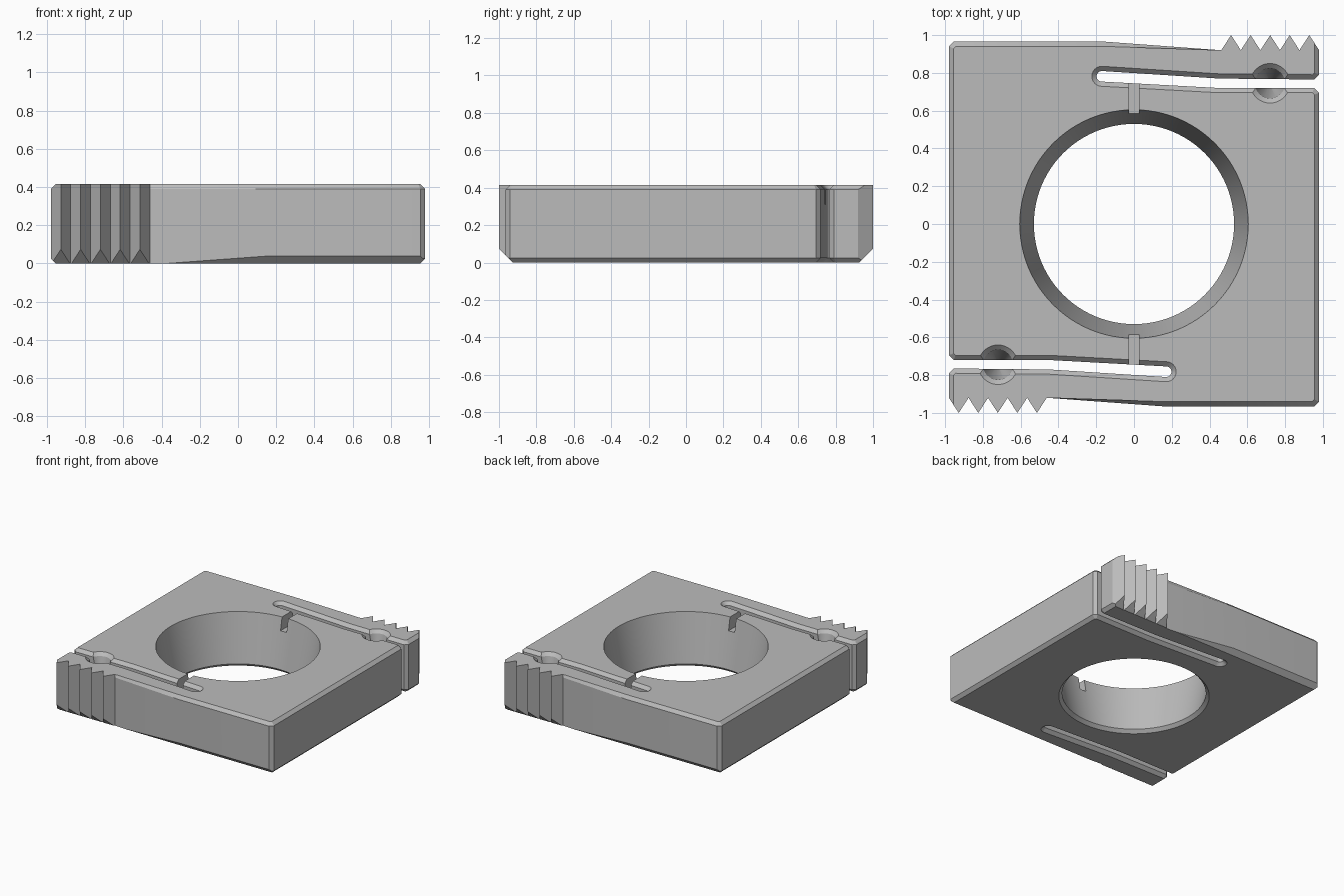
import bpy
import bmesh
import math
from mathutils import Matrix

if "Cube" in bpy.data.objects:
    bpy.data.objects.remove(bpy.data.objects["Cube"], do_unlink=True)

HEIGHT = 0.415
SIDE = 0.98
CHAMFER = 0.025
VALLEY = -0.92

grey = bpy.data.materials.new("plain_grey")
grey.use_nodes = True
grey.diffuse_color = (0.5, 0.5, 0.5, 1)
grey.node_tree.nodes["Principled BSDF"].inputs["Base Color"].default_value = (0.5, 0.5, 0.5, 1)


def add_object(name, bm):
    bmesh.ops.recalc_face_normals(bm, faces=bm.faces)
    mesh = bpy.data.meshes.new(name)
    bm.to_mesh(mesh)
    bm.free()
    mesh.materials.append(grey)
    obj = bpy.data.objects.new(name, mesh)
    bpy.context.collection.objects.link(obj)
    return obj


def lathe(name, profile, sides, x=0, y=0):
    """Closed solid from stacked (radius, height) rings."""
    bm = bmesh.new()
    rings = []
    for r, z in profile:
        rings.append([bm.verts.new((x + r * math.cos(2 * math.pi * i / sides),
                                    y + r * math.sin(2 * math.pi * i / sides), z))
                      for i in range(sides)])
    for low, high in zip(rings, rings[1:]):
        for i in range(sides):
            j = (i + 1) % sides
            bm.faces.new((low[i], low[j], high[j], high[i]))
    bm.faces.new(rings[0])
    bm.faces.new(rings[-1])
    return add_object(name, bm)


def box(name, size, matrix):
    bm = bmesh.new()
    bmesh.ops.create_cube(bm, size=1)
    bmesh.ops.scale(bm, vec=size, verts=bm.verts)
    bmesh.ops.transform(bm, matrix=matrix, verts=bm.verts)
    return add_object(name, bm)


# Half outline: flexure slot, toothed arm, then the long front edge
inner = SIDE - CHAMFER
half = [(-SIDE, -0.695), (-inner, -0.72), (-0.45, -0.72)]
for i in range(13):
    a = math.pi / 2 - math.pi * i / 12
    half.append((0.17 + 0.028 * math.cos(a), -0.782 + 0.028 * math.sin(a)))
half += [(-0.45, -0.77), (-inner, -0.765), (-SIDE, -0.79), (-SIDE, VALLEY)]
for i in range(5):
    tip = -0.928 + 0.1035 * i
    half += [(tip, -1.0), (tip + 0.052, VALLEY)]
half += [(0.15, -0.965), (inner, -0.965), (SIDE, -0.94)]
outline = half + [(-x, -y) for x, y in half]

# Body: extruded outline with chamfered rims, teeth left sharp
bm = bmesh.new()
base = bm.faces.new([bm.verts.new((x, y, 0)) for x, y in outline])
ext = bmesh.ops.extrude_face_region(bm, geom=[base])
bmesh.ops.translate(bm, vec=(0, 0, HEIGHT),
                    verts=[g for g in ext["geom"] if isinstance(g, bmesh.types.BMVert)])
if not any(f.normal.z < -0.9 for f in bm.faces):
    bmesh.ops.recalc_face_normals(bm, faces=bm.faces)
rims = []
for e in bm.edges:
    a, b = e.verts[0].co, e.verts[1].co
    if abs(a.z - b.z) > 0.01:
        continue
    tooth = max(abs(a.y), abs(b.y)) > 0.99
    long_bottom = a.z < 0.01 and min(abs(a.y), abs(b.y)) > 0.9 and abs(a.x - b.x) > 0.1
    if not tooth and not long_bottom:
        rims.append(e)
bmesh.ops.recalc_face_normals(bm, faces=bm.faces)
bmesh.ops.bevel(bm, geom=rims, offset=CHAMFER, offset_type='OFFSET',
                segments=1, profile=0.5, affect='EDGES')
body = add_object("clamp_body", bm)

# Cutters: tapered bore, then per side a screw hole, a groove and a sloped underside
cutters = [lathe("bore_cutter", [(0.58, -0.025), (0.53, 0.025), (0.605, HEIGHT),
                                 (0.615, HEIGHT + 0.05)], 96)]
for s in (1, -1):
    cutters.append(lathe("screw_hole_cutter", [(0.02, 0.08), (0.08, HEIGHT - 0.025),
                                               (0.105, HEIGHT), (0.155, HEIGHT + 0.05)],
                         32, -0.72 * s, -0.745 * s))
    cutters.append(box("groove_cutter", (0.055, 0.24, 0.2),
                       Matrix.Translation((0, -0.645 * s, 0.41))))
    tilt = Matrix.Translation((0, -0.927 * s, 0)) @ Matrix.Rotation(math.pi / 4 * s, 4, 'X')
    cutters.append(box("underside_cutter", (3, 0.5, 0.5),
                       tilt @ Matrix.Translation((0, -0.25 * s, 0))))

for cutter in cutters:
    mod = body.modifiers.new(cutter.name, 'BOOLEAN')
    mod.operation = 'DIFFERENCE'
    mod.solver = 'EXACT'
    mod.object = cutter

# Apply the cuts and discard the cutters
bpy.context.view_layer.update()
result = bpy.data.meshes.new_from_object(body.evaluated_get(bpy.context.evaluated_depsgraph_get()))
body.modifiers.clear()
body.data = result
result.materials.clear()
result.materials.append(grey)
for cutter in cutters:
    bpy.data.objects.remove(cutter, do_unlink=True)

bpy.context.view_layer.objects.active = body
body.select_set(True)
bpy.ops.object.shade_smooth_by_angle(angle=math.radians(20))
